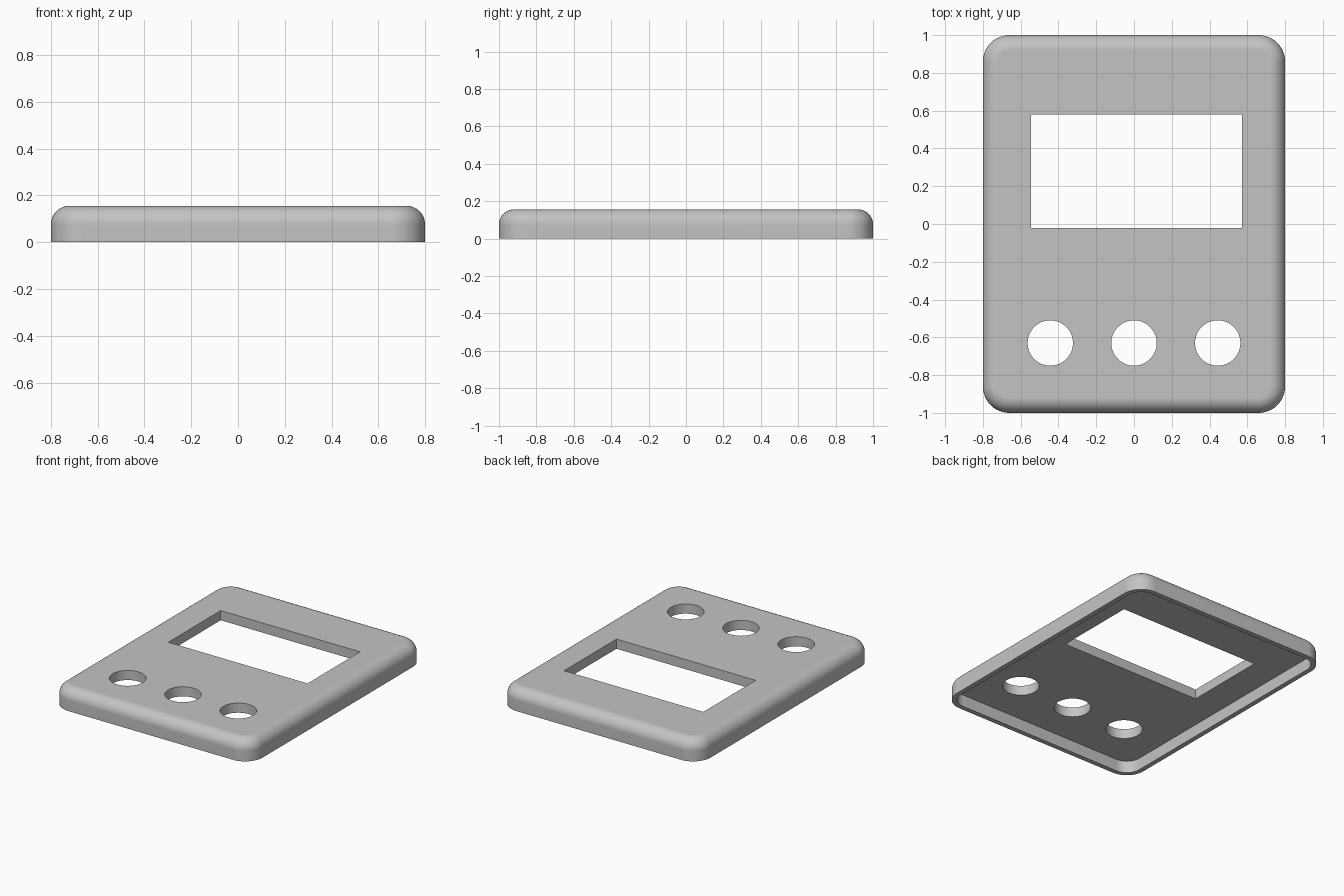
import bpy, bmesh
from math import sin, cos, pi

cube = bpy.data.objects.get("Cube")
if cube:
    bpy.data.objects.remove(cube, do_unlink=True)

HALF_X, HALF_Y, HEIGHT = 0.8, 1.0, 0.156
CORNER, FILLET = 0.14, 0.08
WALL, RECESS = 0.035, 0.086
STEPS = 12

grey = bpy.data.materials.new("plain grey")
grey.use_nodes = True
grey.diffuse_color = (0.55, 0.55, 0.55, 1)
grey.node_tree.nodes["Principled BSDF"].inputs["Base Color"].default_value = grey.diffuse_color


def make_object(name, bm):
    bmesh.ops.recalc_face_normals(bm, faces=bm.faces[:])
    mesh = bpy.data.meshes.new(name)
    bm.to_mesh(mesh)
    bm.free()
    mesh.materials.append(grey)
    obj = bpy.data.objects.new(name, mesh)
    bpy.context.collection.objects.link(obj)
    return obj


def rounded_ring(bm, inset, z):
    """Rounded rectangle of vertices, pulled in from the outline."""
    radius = CORNER - inset
    cx, cy = HALF_X - CORNER, HALF_Y - CORNER
    ring = []
    for quarter, (sx, sy) in enumerate([(1, 1), (-1, 1), (-1, -1), (1, -1)]):
        for i in range(STEPS + 1):
            a = (quarter + i / STEPS) * pi / 2
            ring.append(bm.verts.new((sx * cx + radius * cos(a), sy * cy + radius * sin(a), z)))
    return ring


# Shell: recess ceiling, inner wall, rim, outer wall, rounded shoulder, top
profile = [(WALL, RECESS), (WALL, 0), (0, 0)]
for i in range(STEPS + 1):
    a = i / STEPS * pi / 2
    profile.append((FILLET * (1 - cos(a)), HEIGHT - FILLET + FILLET * sin(a)))

bm = bmesh.new()
rings = [rounded_ring(bm, inset, z) for inset, z in profile]
for lower, upper in zip(rings, rings[1:]):
    for i in range(len(lower)):
        j = (i + 1) % len(lower)
        bm.faces.new((lower[i], lower[j], upper[j], upper[i]))
bm.faces.new(rings[0])
bm.faces.new(rings[-1])
cover = make_object("cover_plate", bm)

# Cutters: screen window and three button holes
cutters = []
bm = bmesh.new()
bmesh.ops.create_cube(bm, size=1)
window = make_object("window_cutter", bm)
window.scale = (1.117, 0.6, 1)
window.location = (0.0135, 0.28, 0)
cutters.append(window)

for x in (-0.443, 0, 0.443):
    bm = bmesh.new()
    bmesh.ops.create_cone(bm, cap_ends=True, segments=64, radius1=0.12, radius2=0.12, depth=1)
    hole = make_object("button_hole_cutter", bm)
    hole.location = (x, -0.63, 0)
    cutters.append(hole)

bpy.context.view_layer.update()
bpy.ops.object.select_all(action="DESELECT")
bpy.context.view_layer.objects.active = cover
cover.select_set(True)
for cutter in cutters:
    cutter.hide_render = True
    mod = cover.modifiers.new("cut", "BOOLEAN")
    mod.operation = "DIFFERENCE"
    mod.solver = "EXACT"
    mod.object = cutter
    bpy.ops.object.modifier_apply(modifier=mod.name)
    bpy.data.objects.remove(cutter, do_unlink=True)

# Smooth curves, crisp cut edges, flat top
bpy.ops.object.shade_smooth_by_angle(angle=pi / 6)
weighted = cover.modifiers.new("flat_top_normals", "WEIGHTED_NORMAL")
weighted.keep_sharp = True
